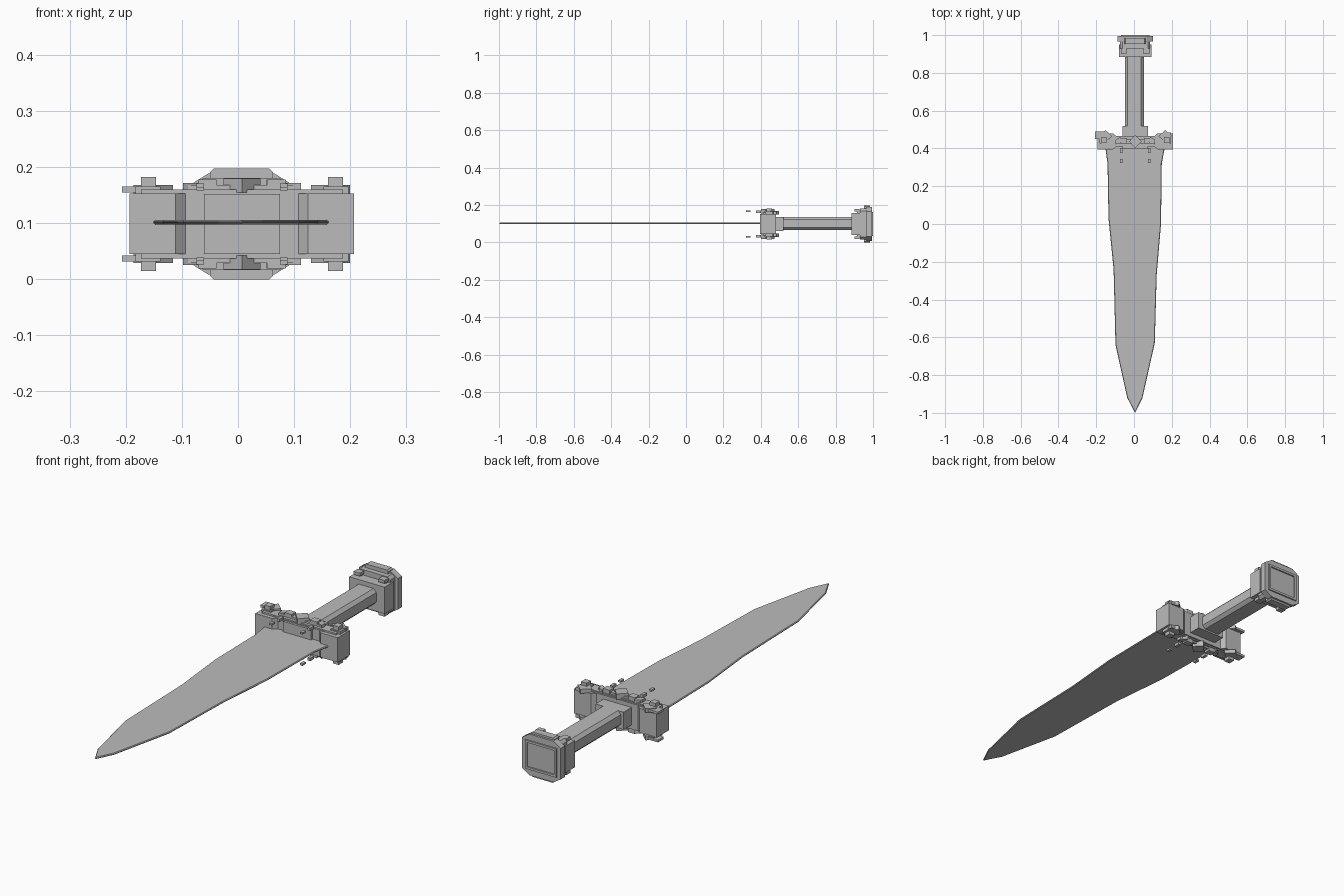
import bpy, bmesh

cube = bpy.data.objects.get("Cube")
if cube:
    bpy.data.objects.remove(cube, do_unlink=True)

steel = bpy.data.materials.new("grey_steel")
steel.use_nodes = True
grey = (0.5, 0.5, 0.5, 1)
steel.diffuse_color = grey
steel.node_tree.nodes["Principled BSDF"].inputs["Base Color"].default_value = grey

MID_Z = 0.0985   # plane of symmetry between the two flat sides
CX = 0.007       # centre line of blade and guard


def prism(name, outline, low, high, axis="z", bevel=0):
    """Extrude a flat outline: (x, y) along z, or (x, z) along y."""
    def place(p, d):
        return (p[0], p[1], d) if axis == "z" else (p[0], d, p[1])
    bm = bmesh.new()
    ends = [[bm.verts.new(place(p, d)) for p in outline] for d in (low, high)]
    bm.faces.new(ends[0])
    bm.faces.new(ends[1])
    n = len(outline)
    for i in range(n):
        j = (i + 1) % n
        bm.faces.new((ends[0][i], ends[0][j], ends[1][j], ends[1][i]))
    bmesh.ops.recalc_face_normals(bm, faces=bm.faces)
    mesh = bpy.data.meshes.new(name)
    bm.to_mesh(mesh)
    bm.free()
    mesh.materials.append(steel)
    obj = bpy.data.objects.new(name, mesh)
    bpy.context.collection.objects.link(obj)
    if bevel:
        mod = obj.modifiers.new("Chamfer", "BEVEL")
        mod.width = bevel
        mod.segments = 1
    return obj


def box(name, x0, x1, y0, y1, z0, z1, bevel=0):
    return prism(name, [(x0, y0), (x1, y0), (x1, y1), (x0, y1)], z0, z1, "z", bevel)


def both_sides(name, outline, z0, z1):
    """Ornament on the upper flat side, repeated on the lower one."""
    prism("upper_" + name, outline, z0, z1)
    prism("lower_" + name, outline, 2 * MID_Z - z1, 2 * MID_Z - z0)


def rect(x0, x1, y0, y1):
    return [(x0, y0), (x1, y0), (x1, y1), (x0, y1)]


def diamond(x, y, rx, ry):
    return [(x - rx, y), (x, y - ry), (x + rx, y), (x, y + ry)]


# Blade
prism("blade", [(-0.154, 0.42), (-0.14, 0.32), (-0.135, 0.03), (-0.108, -0.24),
                (-0.098, -0.64), (-0.036, -0.92), (0.006, -1.0), (0.045, -0.92),
                (0.11, -0.63), (0.12, -0.27), (0.143, 0.0), (0.147, 0.32),
                (0.166, 0.42)], 0.098, 0.106, bevel=0.003)

# Guard core, recessed between the end blocks
box("guard_core", CX - 0.13, CX + 0.13, 0.41, 0.465, 0.042, 0.155)
box("guard_front_panel", CX - 0.068, CX + 0.068, 0.4, 0.42, 0.045, 0.152)
box("guard_collar", CX - 0.068, CX + 0.068, 0.46, 0.52, 0.06, 0.137)

# Guard ends, mirrored left and right, with sloped inner faces
for side, name in ((-1, "right"), (1, "left")):
    half = [(0.2, 0.395), (0.118, 0.395), (0.095, 0.415),
            (0.095, 0.46), (0.118, 0.48), (0.2, 0.48)]
    prism(name + "_guard_block", [(CX + side * x, y) for x, y in half], 0.045, 0.153)
    ornament = {
        "end_bar": (rect(0.145, 0.19, 0.425, 0.485), 0.15, 0.165),
        "end_stud": (rect(0.153, 0.18, 0.43, 0.46), 0.163, 0.182),
        "end_point": (diamond(0.158, 0.465, 0.035, 0.032), 0.15, 0.168),
        "inner_stud": (rect(0.045, 0.078, 0.425, 0.455), 0.16, 0.178),
        "front_claw": (rect(0.068, 0.081, 0.375, 0.402), 0.158, 0.171),
        "floating_stud": (rect(0.068, 0.081, 0.322, 0.345), 0.163, 0.171),
        "slanted_bar": ([(0.078, 0.435), (0.105, 0.42), (0.105, 0.445), (0.078, 0.462)],
                        0.155, 0.172),
    }
    for part, (outline, z0, z1) in ornament.items():
        both_sides(name + "_" + part, [(CX + side * x, y) for x, y in outline], z0, z1)

# The outer right tab reaches a little further than the left one
both_sides("right_guard_tab", rect(-0.207, -0.15, 0.45, 0.49), 0.155, 0.165)

# Guard trim running across both flat sides, with a central diamond
both_sides("guard_trim", rect(CX - 0.18, CX + 0.18, 0.412, 0.458), 0.15, 0.16)
both_sides("guard_ridge", rect(CX - 0.1, CX + 0.1, 0.425, 0.45), 0.155, 0.168)
both_sides("guard_diamond", diamond(CX, 0.437, 0.033, 0.035), 0.155, 0.18)

# Grip: a bar with chamfered long edges
GX, GZ, W, H, C = 0.002, 0.102, 0.05, 0.035, 0.014
grip = [(GX + sx * x, GZ + sz * z) for sx, sz, pair in (
    (1, 1, ((W, H - C), (W - C, H))), (-1, 1, ((W - C, H), (W, H - C))),
    (-1, -1, ((W, H - C), (W - C, H))), (1, -1, ((W - C, H), (W, H - C))))
    for x, z in pair]
prism("grip", grip, 0.5, 0.89, "y")

# Pommel: square neck, stepped crest and a broad chamfered cap
PX = 0.006
box("pommel_neck", PX - 0.086, PX + 0.086, 0.885, 0.95, 0.04, 0.157)


def cap_outline(w, h, cut_x, cut_z):
    pts = [(w, h - cut_z), (w - cut_x, h)]
    quarter = pts + [(-x, z) for x, z in reversed(pts)]
    return [(PX + x, MID_Z + z) for x, z in quarter + [(-x, -z) for x, z in quarter]]


prism("pommel_step", cap_outline(0.08, 0.082, 0.012, 0.012), 0.93, 0.965, "y")
prism("pommel_crest", cap_outline(0.056, 0.0985, 0.006, 0.006), 0.952, 0.985, "y")
prism("pommel_cap", cap_outline(0.094, 0.09, 0.035, 0.022), 0.965, 0.994, "y")

# Raised rim around the back panel
for name, x0, x1, z0, z1 in (("top", -0.076, 0.076, 0.053, 0.063),
                             ("bottom", -0.076, 0.076, -0.063, -0.053),
                             ("right", -0.076, -0.066, -0.053, 0.053),
                             ("left", 0.066, 0.076, -0.053, 0.053)):
    box(name + "_pommel_rim", PX + x0, PX + x1, 0.99, 1.0, MID_Z + z0, MID_Z + z1)

# Pommel studs
for side, name in ((-1, "right"), (1, "left")):
    for part, a, b, y0, y1, z0, z1 in (
            ("pommel_stud", 0.045, 0.075, 0.9, 0.928, 0.164, 0.178),
            ("pommel_stud_base", 0.05, 0.07, 0.915, 0.94, 0.15, 0.168)):
        x0, x1 = sorted((PX + side * a, PX + side * b))
        both_sides(name + "_" + part, rect(x0, x1, y0, y1), z0, z1)
